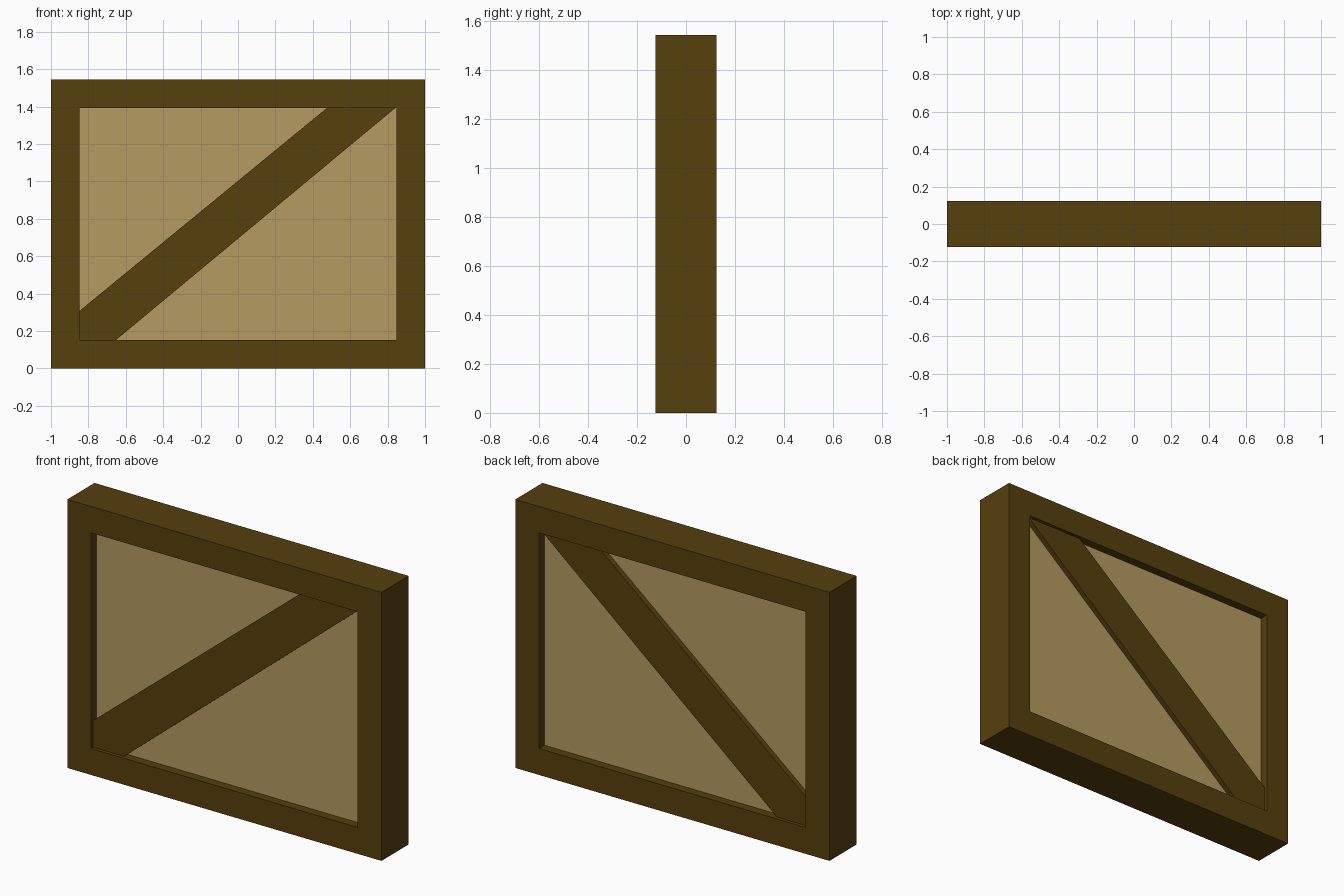
import bpy
import bmesh

cube = bpy.data.objects.get("Cube")
if cube:
    bpy.data.objects.remove(cube, do_unlink=True)

HEIGHT = 1.545
BORDER = 0.152
INNER_X = 1 - BORDER
LOW, HIGH = BORDER, HEIGHT - BORDER


def make_material(name, rgb):
    mat = bpy.data.materials.new(name)
    mat.use_nodes = True
    color = (*rgb, 1)
    mat.diffuse_color = color
    mat.node_tree.nodes["Principled BSDF"].inputs["Base Color"].default_value = color
    return mat


def make_object(name, bm, mat):
    bmesh.ops.recalc_face_normals(bm, faces=bm.faces)
    mesh = bpy.data.meshes.new(name)
    bm.to_mesh(mesh)
    bm.free()
    mesh.materials.append(mat)
    obj = bpy.data.objects.new(name, mesh)
    bpy.context.collection.objects.link(obj)
    return obj


def add_loop(bm, outline, y):
    return [bm.verts.new((x, y, z)) for x, z in outline]


def bridge(bm, a, b):
    for i in range(len(a)):
        j = (i + 1) % len(a)
        bm.faces.new((a[i], a[j], b[j], b[i]))


def make_prism(name, outline, half_depth, mat):
    bm = bmesh.new()
    front, back = (add_loop(bm, outline, y) for y in (-half_depth, half_depth))
    bm.faces.new(front)
    bm.faces.new(back[::-1])
    bridge(bm, front, back)
    return make_object(name, bm, mat)


def rectangle(half_width, low, high):
    return [(-half_width, low), (half_width, low), (half_width, high), (-half_width, high)]


dark_wood = make_material("dark wood", (0.093, 0.05, 0.004))
light_wood = make_material("light wood", (0.455, 0.328, 0.115))

# Mitred rectangular border
bm = bmesh.new()
outer, inner = rectangle(1, 0, HEIGHT), rectangle(INNER_X, LOW, HIGH)
loops = [add_loop(bm, outline, y) for outline, y in
         ((outer, -0.124), (outer, 0.124), (inner, 0.124), (inner, -0.124))]
for i in range(4):
    bridge(bm, loops[i], loops[(i + 1) % 4])
# Merge each mitred face ring so the corners stay clean
make_object("frame", bm, dark_wood)

# Recessed infill board
make_prism("panel", inner, 0.074, light_wood)

# Diagonal brace, trimmed to the opening and showing on both sides
brace = [(-INNER_X, LOW), (-0.652, LOW), (0.842, HIGH), (0.476, HIGH), (-INNER_X, 0.307)]
make_prism("diagonal_brace", brace, 0.105, dark_wood)
